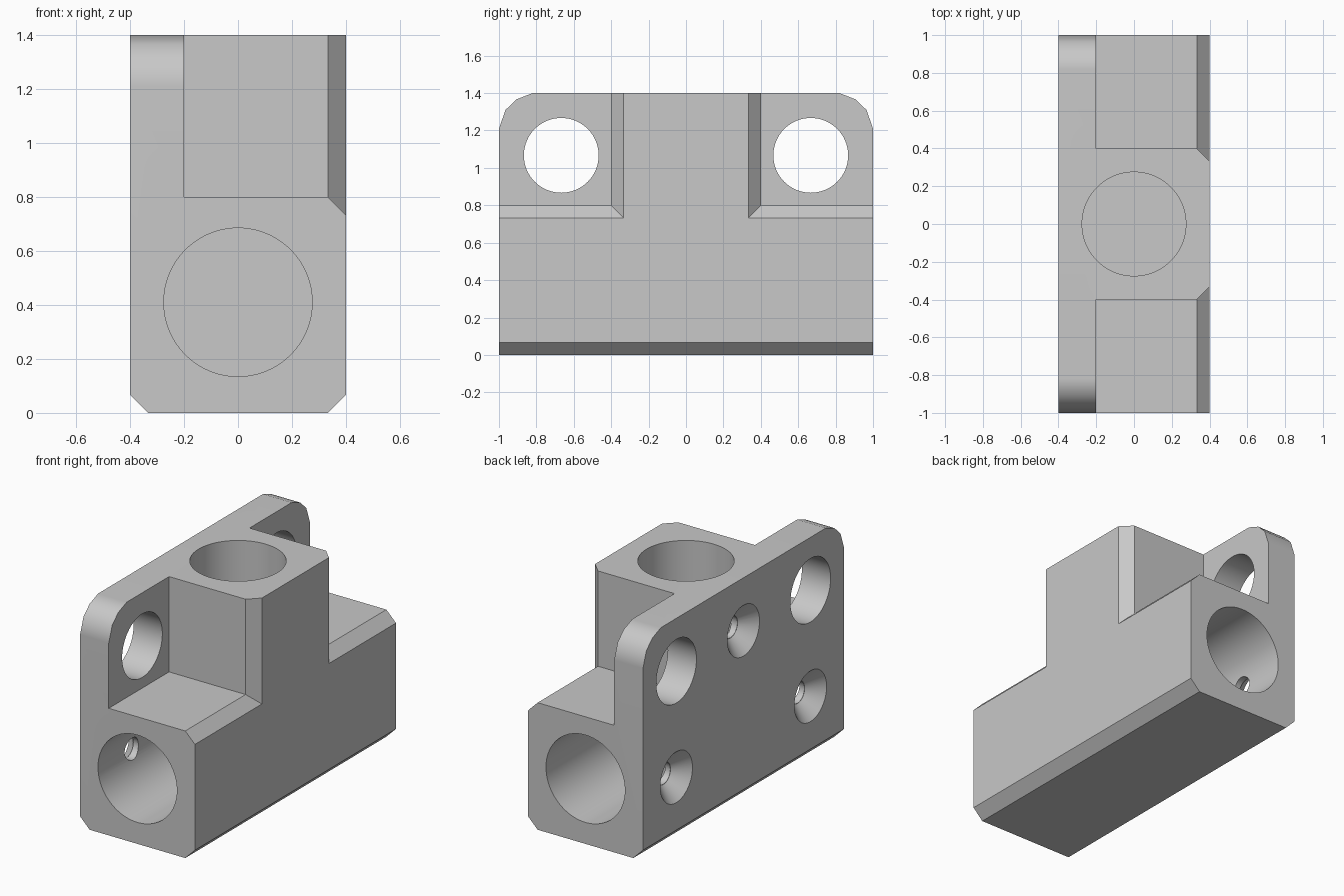
import bpy, bmesh, math
from mathutils import Vector, Matrix

cube = bpy.data.objects.get("Cube")
if cube:
    bpy.data.objects.remove(cube, do_unlink=True)

grey = bpy.data.materials.new("plain_grey")
grey.use_nodes = True
GREY = (0.58, 0.58, 0.58, 1)
grey.diffuse_color = GREY
grey.node_tree.nodes["Principled BSDF"].inputs["Base Color"].default_value = GREY


def make_object(name, bm):
    bmesh.ops.recalc_face_normals(bm, faces=bm.faces[:])
    mesh = bpy.data.meshes.new(name)
    bm.to_mesh(mesh)
    bm.free()
    mesh.materials.append(grey)
    obj = bpy.data.objects.new(name, mesh)
    bpy.context.collection.objects.link(obj)
    return obj


def loft(bm, sections):
    """Skin a list of equally long closed loops and cap both ends."""
    rings = [[bm.verts.new(p) for p in s] for s in sections]
    n = len(rings[0])
    for a, b in zip(rings, rings[1:]):
        for i in range(n):
            j = (i + 1) % n
            bm.faces.new((a[i], a[j], b[j], b[i]))
    bm.faces.new(rings[0])
    bm.faces.new(rings[-1])


def cone_cutter(name, start, end, r1, r2, segments=64):
    start, end = Vector(start), Vector(end)
    axis = end - start
    matrix = Matrix.Translation((start + end) / 2) @ axis.to_track_quat('Z', 'Y').to_matrix().to_4x4()
    bm = bmesh.new()
    bmesh.ops.create_cone(bm, cap_ends=True, segments=segments, radius1=r1,
                          radius2=r2, depth=axis.length, matrix=matrix)
    return make_object(name, bm)


# Body: side profile with rounded top corners, extruded across x
half = [(1, 0), (1, 1.21), (0.965, 1.31), (0.905, 1.367), (0.82, 1.4)]
profile = half + [(-y, z) for y, z in reversed(half)]
bm = bmesh.new()
loft(bm, [[(x, y, z) for y, z in profile] for x in (-0.4, 0.4)])
# Chamfer the two long bottom edges
bottom = [e for e in bm.edges
          if all(v.co.z < 0.01 for v in e.verts) and abs(e.verts[0].co.y - e.verts[1].co.y) > 1]
bmesh.ops.bevel(bm, geom=bottom, offset=0.067, segments=1, affect='EDGES')
body = make_object("connector_body", bm)

cutters = []

# Corner notches, flaring outward to leave chamfered edges
for side in (-1, 1):
    bm = bmesh.new()
    sections = []
    for x, flare in ((-0.2, 0), (0.333, 0), (0.5, 0.167)):
        y, z = 0.4 - flare, 0.8 - flare
        sections.append([(x, side * a, b) for a, b in ((y, z), (1.5, z), (1.5, 2), (y, 2))])
    loft(bm, sections)
    cutters.append(make_object("notch_cutter", bm))

# Rod sockets in both ends and the top
BORE = 0.275
for side in (-1, 1):
    cutters.append(cone_cutter("end_socket_cutter", (0, side * 1.2, 0.41),
                               (0, side * 0.333, 0.41), BORE, BORE, 96))
cutters.append(cone_cutter("top_socket_cutter", (0, 0, 1.6), (0, 0, 0.733), BORE, BORE, 96))

# Mounting holes through the flange
for side in (-1, 1):
    y = side * 0.667
    cutters.append(cone_cutter("flange_hole_cutter", (-0.6, y, 1.067), (0, y, 1.067), 0.2, 0.2))

# Countersunk screw holes leading into the sockets
for y, z in ((-0.667, 0.4), (0.667, 0.4), (0, 1.067)):
    cutters.append(cone_cutter("countersink_cutter", (-0.41, y, z), (-0.31, y, z), 0.17, 0.07))
    cutters.append(cone_cutter("screw_hole_cutter", (-0.36, y, z), (-0.1, y, z), 0.068, 0.068, 48))

bpy.ops.object.select_all(action='DESELECT')
body.select_set(True)
bpy.context.view_layer.objects.active = body
for cutter in cutters:
    cutter.hide_render = True
    mod = body.modifiers.new("cut", 'BOOLEAN')
    mod.operation = 'DIFFERENCE'
    mod.solver = 'EXACT'
    mod.object = cutter
    bpy.ops.object.modifier_apply(modifier=mod.name)
    bpy.data.objects.remove(cutter, do_unlink=True)

# Smooth curved walls, crisp edges elsewhere
bpy.ops.object.shade_smooth_by_angle(angle=math.radians(30))
weighted = body.modifiers.new("weighted_normals", 'WEIGHTED_NORMAL')
weighted.keep_sharp = True
